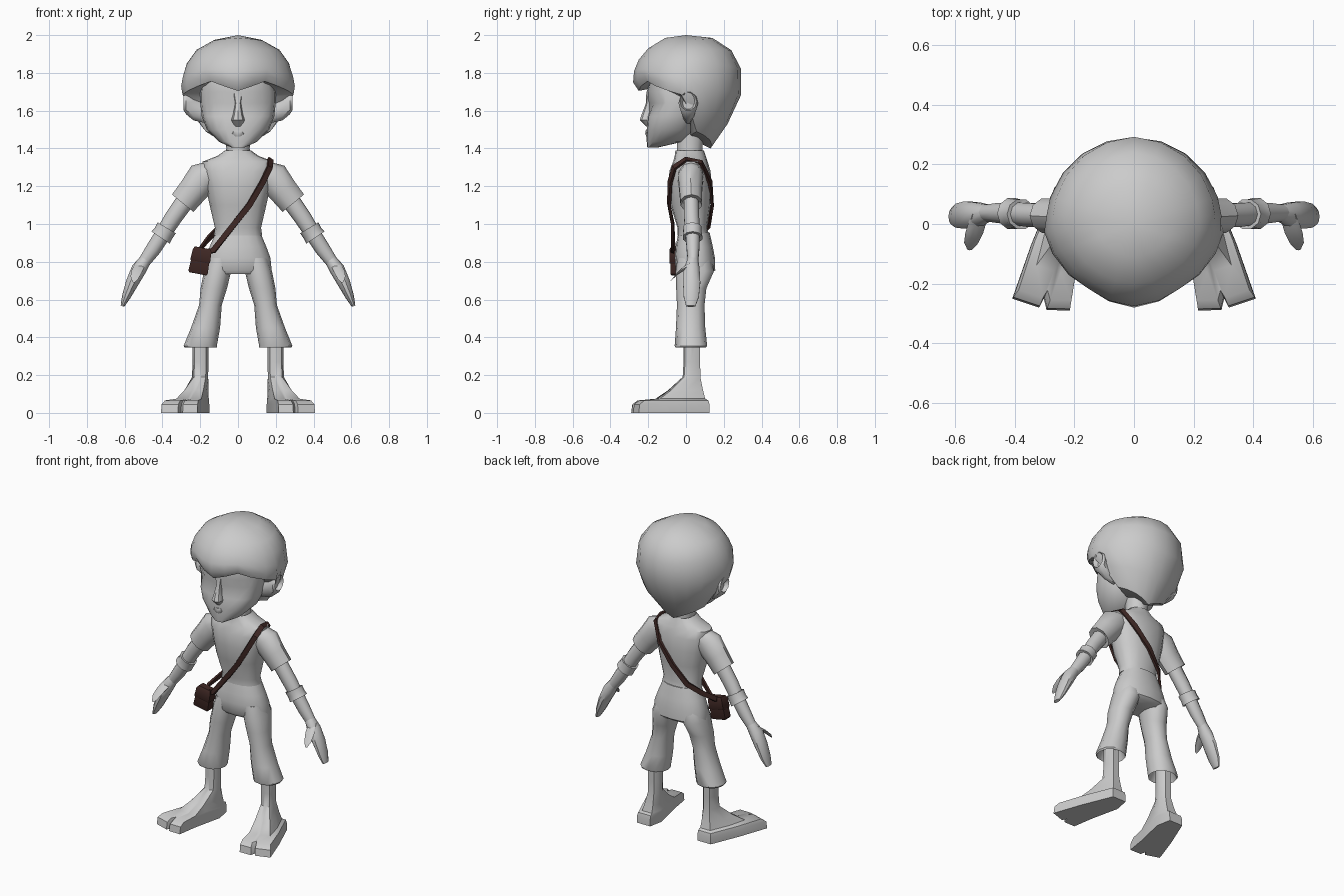
import bpy, bmesh
from math import sin, cos, pi, radians, copysign
from mathutils import Vector, Matrix

brown = bpy.data.materials.new("dark_leather")
brown.diffuse_color = (0.05, 0.021, 0.018, 1)


def loft(name, rings, mirror=False, mat=None, closed=False):
    """Skin a list of equal-length rings of points and cap both ends."""
    bm = bmesh.new()
    vs = [[bm.verts.new(p) for p in r] for r in rings]
    n = len(vs[0])
    pairs = list(zip(vs, vs[1:])) + ([(vs[-1], vs[0])] if closed else [])
    for a, b in pairs:
        for i in range(n):
            j = (i + 1) % n
            bm.faces.new((a[i], a[j], b[j], b[i]))
    if not closed:
        bm.faces.new(vs[0][::-1])
        bm.faces.new(vs[-1])
    bmesh.ops.remove_doubles(bm, verts=bm.verts, dist=0.0005)
    bmesh.ops.recalc_face_normals(bm, faces=bm.faces)
    me = bpy.data.meshes.new(name)
    bm.to_mesh(me)
    bm.free()
    ob = bpy.data.objects.new(name, me)
    bpy.context.collection.objects.link(ob)
    if mirror:
        ob.modifiers.new("Mirror", 'MIRROR')
    if mat:
        me.materials.append(mat)
    return ob


def ring(c, u, v, n=12, p=1.0):
    """Ellipse (p=1) or rounded box (p<1) around c with half axes u, v."""
    f = lambda t: copysign(abs(t) ** p, t) if abs(t) > 1e-6 else 0
    c, u, v = Vector(c), Vector(u), Vector(v)
    return [c + u * f(cos(2 * pi * i / n)) + v * f(sin(2 * pi * i / n)) for i in range(n)]


def slabs(rows, n=12, p=0.85):
    """Horizontal rings from rows of (z, centre x, half width, y front, y back)."""
    return [ring((cx, (f + b) / 2, z), (w, 0, 0), (0, (b - f) / 2, 0), n, p)
            for z, cx, w, f, b in rows]


def limb(rows, n=10):
    """Rings along an arm from rows of (x, y, z, half thickness, half depth)."""
    out = []
    for i, (x, y, z, t, d) in enumerate(rows):
        a, b = rows[max(i - 1, 0)], rows[min(i + 1, len(rows) - 1)]
        ax = Vector((b[0] - a[0], 0, b[2] - a[2])).normalized()
        out.append(ring((x, y, z), Vector((ax.z, 0, -ax.x)) * t, (0, d, 0), n))
    return out


# Hair: profiles (radius, z) at angles from the front, blended around the head
hair = [
    (0, [(0, 2), (.11, 1.985), (.20, 1.93), (.25, 1.87), (.275, 1.81), (.28, 1.75), (.25, 1.705), (.17, 1.72)]),
    (35, [(0, 2), (.11, 1.98), (.20, 1.925), (.24, 1.87), (.265, 1.82), (.265, 1.785), (.25, 1.755), (.17, 1.77)]),
    (85, [(0, 2), (.13, 1.97), (.22, 1.92), (.27, 1.85), (.293, 1.78), (.302, 1.73), (.295, 1.685), (.18, 1.67)]),
    (108, [(0, 2), (.13, 1.975), (.22, 1.925), (.275, 1.85), (.295, 1.72), (.26, 1.59), (.18, 1.49), (.08, 1.47)]),
    (180, [(0, 2), (.14, 1.985), (.24, 1.92), (.292, 1.82), (.29, 1.68), (.22, 1.53), (.13, 1.40), (.03, 1.45)])]


def hair_point(deg, k):
    a = abs(deg)
    for (a0, p0), (a1, p1) in zip(hair, hair[1:]):
        if a <= a1:
            t = (a - a0) / (a1 - a0)
            r, z = (p0[k][j] * (1 - t) + p1[k][j] * t for j in (0, 1))
            return Vector((r * sin(radians(deg)), -r * cos(radians(deg)), z))


angles = [0, 18, 35, 52, 70, 85, 96, 108, 126, 144, 162, 180]
angles += [-a for a in angles[-2:0:-1]]
loft("hair", [[hair_point(a, k) for a in angles] for k in range(8)])

# Face with shallow eye sockets, nose and ears
face = slabs([(1.405, 0, .035, -.205, -.15), (1.435, 0, .10, -.208, -.02), (1.50, 0, .165, -.208, .05),
              (1.57, 0, .192, -.203, .08), (1.64, 0, .20, -.198, .1), (1.70, 0, .20, -.208, .1),
              (1.80, 0, .18, -.18, .1)], 20, .82)
for p in face[4]:
    if p.y < -.05 and .04 < abs(p.x) < .17:
        p.y += .022
loft("face", face)
loft("nose", slabs([(1.515, 0, .018, -.208, -.18), (1.55, 0, .036, -.245, -.17),
                    (1.58, 0, .026, -.235, -.17), (1.64, 0, .016, -.212, -.17),
                    (1.70, 0, .03, -.21, -.17)], 8, 1))
loft("mouth", slabs([(1.462, 0, .02, -.21, -.18), (1.478, 0, .04, -.216, -.17),
                     (1.495, 0, .03, -.213, -.17)], 8, 1))
loft("ear", [ring((x, .012, z), (0, y, 0), (0, 0, h), 10) for x, z, y, h in
             [(.16, 1.58, .03, .05), (.235, 1.61, .038, .065), (.275, 1.64, .052, .062),
              (.288, 1.65, .045, .05), (.262, 1.64, .03, .034)]], True)

# Neck, shirt and sleeves
loft("neck", slabs([(1.30, 0, .07, -.05, .09), (1.40, 0, .062, -.052, .09), (1.50, 0, .066, -.05, .1)], 10, 1))
loft("shirt", slabs([(.955, 0, .10, -.02, .1), (.94, 0, .128, -.045, .122), (.98, 0, .122, -.045, .112),
                     (1.10, 0, .15, -.082, .13), (1.20, 0, .172, -.092, .136),
                     (1.28, 0, .19, -.088, .13), (1.33, 0, .188, -.068, .115),
                     (1.36, 0, .11, -.06, .105), (1.39, 0, .068, -.056, .095), (1.37, 0, .055, -.04, .08)], 16, .88))
loft("sleeve", limb([(.13, .025, 1.28, .06, .06), (.185, .025, 1.245, .088, .07), (.24, .025, 1.175, .078, .063),
                     (.293, .028, 1.11, .073, .06), (.28, .028, 1.126, .045, .04)]), True)

# Arms, wrist cuffs and hands
loft("arm", limb([(.26, .028, 1.15, .05, .04), (.345, .03, 1.03, .046, .042), (.395, .035, .95, .042, .04),
                  (.45, .037, .865, .04, .035), (.50, .037, .795, .032, .028)]), True)
loft("cuff", limb([(.38, .033, .975, .040, .038), (.377, .033, .98, .056, .052), (.395, .035, .95, .054, .05),
                   (.41, .035, .928, .058, .054), (.405, .035, .935, .04, .036)]), True)
loft("hand", limb([(.487, .037, .815, .031, .028), (.525, .03, .76, .04, .044), (.56, .03, .69, .034, .048),
                   (.592, .028, .615, .023, .042), (.612, .025, .565, .01, .026)]), True)
loft("thumb", [ring(c, (r, 0, 0), (0, r * .6, r * .8), 8) for c, r in
               [((.52, .02, .785), .03), ((.535, -.03, .752), .03), ((.545, -.062, .722), .024),
                ((.55, -.082, .698), .010)]], True)

# Trousers: hips and flared legs
loft("hips", slabs([(.735, 0, .15, -.04, .13), (.755, 0, .178, -.055, .155), (.82, 0, .172, -.06, .153),
                    (.88, 0, .15, -.055, .142), (.955, 0, .118, -.04, .125)], 16, .9))
loft("trouser_leg", slabs([(.42, .19, .05, -.02, .08), (.345, .197, .085, -.055, .105), (.355, .2, .088, -.06, .112),
                           (.45, .172, .077, -.053, .102), (.57, .146, .06, -.048, .098),
                           (.66, .128, .07, -.052, .108), (.75, .108, .072, -.055, .148),
                           (.82, .09, .07, -.045, .13)], 12, .9), True)

# Bare feet: sole outline with a toe notch, blended up into the shin
sole = [(.17, .125), (.152, .03), (.195, -.16), (.215, -.29), (.293, -.288), (.302, -.25),
        (.318, -.28), (.408, -.25), (.345, -.07), (.265, .125)]
shin = [(.178, .075), (.158, .05), (.157, .02), (.17, -.005), (.19, -.012), (.2, -.013),
        (.21, -.012), (.23, -.005), (.241, .03), (.22, .075)]
levels = [(0, 0), (.045, .02), (.066, .12), (.075, .46), (.12, .70), (.19, .98), (.27, 1.0), (.45, 1)]
loft("foot", [[Vector((a[0] + (b[0] - a[0]) * t, a[1] + (b[1] - a[1]) * t, z))
               for a, b in zip(sole, shin)] for z, t in levels], True)

# Shoulder strap: flat ribbon looping round the torso down to the bag
path = [Vector(p) for p in [
    (-.18, -.062, .85), (-.13, -.068, .86), (-.02, -.07, 1.0), (.06, -.09, 1.10), (.13, -.085, 1.22),
    (.168, -.062, 1.30), (.172, .0, 1.342), (.16, .08, 1.325), (.10, .128, 1.22), (0, .14, 1.10),
    (-.09, .118, .99), (-.15, .06, .93), (-.20, -.02, .87)]]
strap = []
for i, p in enumerate(path):
    tan = (path[(i + 1) % len(path)] - path[i - 1]).normalized()
    out = Vector((p.x * .5, p.y - .025, max(0, p.z - 1.28) * 2)).normalized()
    side = tan.cross(out).normalized() * .015
    out = side.cross(tan).normalized() * .007
    strap.append([p + side + out, p - side + out, p - side - out, p + side - out])
loft("strap", strap, mat=brown, closed=True)

# Bag and its flap
tilt = Matrix.Translation((-.2, -.055, .805)) @ Matrix.Rotation(radians(11), 4, 'Y')
for name, rows in (
        ("bag", [(-.07, .045, .022), (-.062, .052, .028), (.05, .046, .026), (.066, .04, .02)]),
        ("bag_flap", [(-.005, .05, .03), (.0, .053, .033), (.055, .05, .031), (.07, .042, .022)])):
    b = loft(name, [[Vector((sx * w, sy * d, z)) for sx, sy in ((1, 1), (-1, 1), (-1, -1), (1, -1))]
                    for z, w, d in rows], mat=brown)
    b.data.transform(tilt)

# Smooth shading with sharp creases kept
for ob in bpy.context.scene.objects:
    ob.select_set(True)
    bpy.context.view_layer.objects.active = ob
bpy.ops.object.shade_smooth_by_angle(angle=radians(42))
